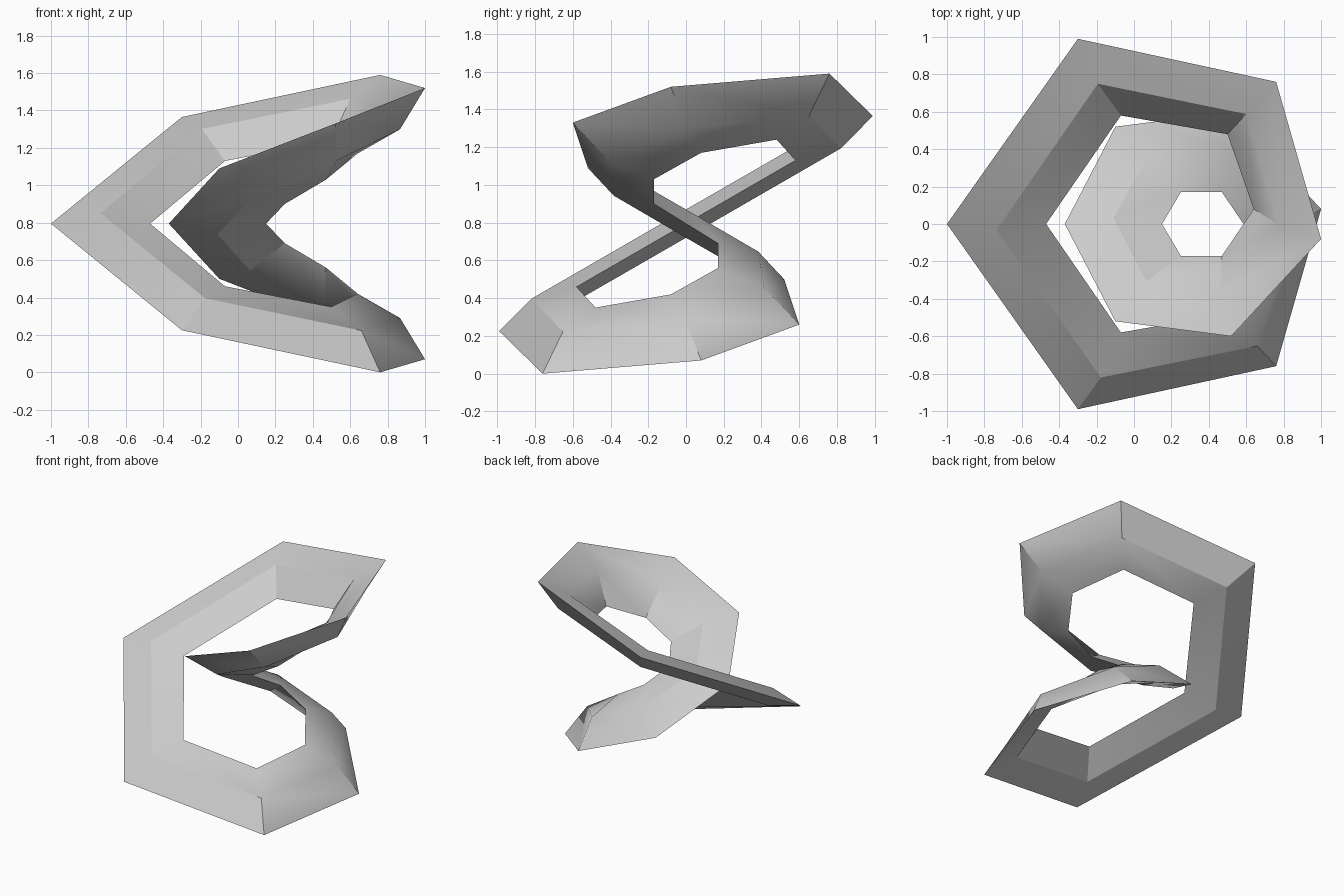
import bpy, bmesh, math
from mathutils import Vector

cube = bpy.data.objects.get("Cube")
if cube:
    bpy.data.objects.remove(cube, do_unlink=True)

MID = 0.795          # height of the half-turn symmetry axis
HALF_THICK = 0.065   # half thickness of the diamond section

# Outer and inner rim points along one half of the double loop
half = [((-1, 0, MID), (-0.47, 0, MID)),
        ((-0.30, 0.99, 1.365), (-0.07, 0.58, 1.13)),
        ((0.76, 0.76, 1.59), (0.50, 0.48, 1.24)),
        ((1.0, -0.08, 1.52), (0.64, 0.08, 1.17)),
        ((0.52, -0.60, 1.33), (0.47, -0.17, 1.03)),
        ((-0.10, -0.52, 1.09), (0.25, -0.17, 0.90)),
        ((-0.37, 0, MID), (0.15, 0, MID))]
half = [(Vector(o), Vector(i)) for o, i in half]


def half_turn(p):
    """Rotate a point half a turn about the left-right axis."""
    return Vector((p.x, -p.y, 2 * MID - p.z))


# The second half repeats the first, turned over and run backwards
rims = half + [(half_turn(o), half_turn(i)) for o, i in half[-2:0:-1]]
centres = [(o + i) / 2 for o, i in rims]
count = len(rims)

# Sweep a flat diamond section around the closed path
bm = bmesh.new()
rings = []
for k, (outer, inner) in enumerate(rims):
    tangent = centres[(k + 1) % count] - centres[k - 1]
    normal = tangent.cross(outer - inner).normalized() * HALF_THICK
    section = (outer, centres[k] + normal, inner, centres[k] - normal)
    rings.append([bm.verts.new(p) for p in section])
for k in range(count):
    a, b = rings[k], rings[(k + 1) % count]
    for j in range(4):
        n = (j + 1) % 4
        bm.faces.new((a[j], a[n], b[n], b[j]))
bmesh.ops.recalc_face_normals(bm, faces=bm.faces)

mesh = bpy.data.meshes.new("looped_band")
bm.to_mesh(mesh)
bm.free()
band = bpy.data.objects.new("looped_band", mesh)
bpy.context.collection.objects.link(band)

# Single plain grey material
grey = bpy.data.materials.new("light_grey")
grey.use_nodes = True
colour = (0.6, 0.6, 0.6, 1)
grey.diffuse_color = colour
grey.node_tree.nodes["Principled BSDF"].inputs["Base Color"].default_value = colour
mesh.materials.append(grey)

# Smooth faces, crisp rims
bpy.ops.object.select_all(action='DESELECT')
band.select_set(True)
bpy.context.view_layer.objects.active = band
bpy.ops.object.shade_smooth_by_angle(angle=math.radians(30))
